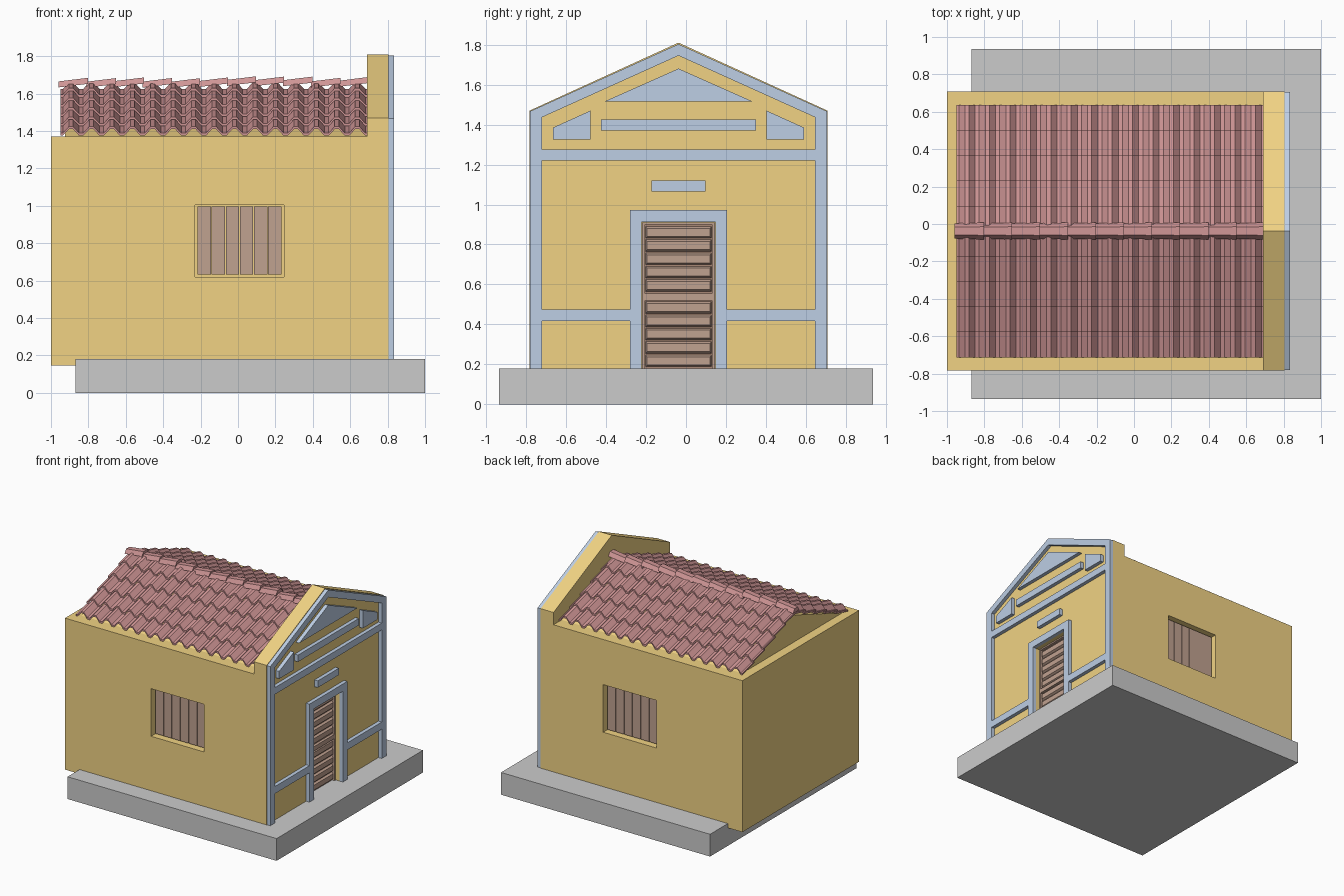
import bpy, bmesh, random

if "Cube" in bpy.data.objects:
    bpy.data.objects.remove(bpy.data.objects["Cube"])
random.seed(4)


def material(name, rgb):
    m = bpy.data.materials.new(name)
    m.diffuse_color = (*rgb, 1)
    m.use_nodes = True
    m.node_tree.nodes["Principled BSDF"].inputs["Base Color"].default_value = m.diffuse_color
    return m


OCHRE = material("ochre_plaster", (0.88, 0.65, 0.23))
BLUE = material("blue_trim", (0.51, 0.62, 0.78))
WOOD = material("brown_wood", (0.53, 0.36, 0.28))
DARK = material("dark_wood", (0.40, 0.25, 0.18))
CLAY = material("clay_tile", (0.62, 0.30, 0.30))


def loft(bm, a, b):
    """Closed solid between two matching loops."""
    va, vb = [bm.verts.new(p) for p in a], [bm.verts.new(p) for p in b]
    bm.faces.new(va)
    bm.faces.new(vb[::-1])
    for i in range(len(a)):
        j = (i + 1) % len(a)
        bm.faces.new((va[i], vb[i], vb[j], va[j]))


def finish(bm, name, mat=None):
    bmesh.ops.recalc_face_normals(bm, faces=bm.faces)
    me = bpy.data.meshes.new(name)
    bm.to_mesh(me)
    bm.free()
    ob = bpy.data.objects.new(name, me)
    bpy.context.collection.objects.link(ob)
    if mat:
        me.materials.append(mat)
    return ob


def prism(name, pts, x0, x1, mat=None):
    """Extrude a (y, z) outline along x."""
    bm = bmesh.new()
    loft(bm, [(x0, y, z) for y, z in pts], [(x1, y, z) for y, z in pts])
    return finish(bm, name, mat)


def rect(y0, y1, z0, z1):
    return [(y0, z0), (y1, z0), (y1, z1), (y0, z1)]


def box(name, x, y, z, mat=None):
    return prism(name, rect(*y, *z), *x, mat)


def cut(target, name, x, y, z):
    c = box(name, x, y, z, OCHRE)
    c.hide_render = True
    c.hide_viewport = True
    m = target.modifiers.new(name, "BOOLEAN")
    m.operation, m.object, m.solver = "DIFFERENCE", c, "EXACT"


C = -0.0375                       # house centre line in y
YF, YB = C - 0.745, C + 0.745     # front and back wall faces

# Base slab and wall body with window and door recesses
box("base_slab", (-0.87, 1.0), (-0.935, 0.935), (0, 0.18))
walls = box("walls", (-1, 0.805), (YF, YB), (0.145, 1.37), OCHRE)
cut(walls, "front_window_cutter", (-0.23, 0.245), (YF - 0.1, YF + 0.06), (0.62, 1.005))
cut(walls, "back_window_cutter", (-0.23, 0.245), (YB - 0.06, YB + 0.1), (0.62, 1.005))
cut(walls, "door_cutter", (0.74, 0.9), (-0.222, 0.147), (0.16, 0.913))

# Gable parapet and the fill beneath the roof
prism("gable_parapet", [(YF, 1.37), (YB, 1.37), (YB, 1.47), (C, 1.81), (YF, 1.47)],
      0.69, 0.805, OCHRE)
prism("roof_gable_fill", [(C - 0.655, 1.365), (C + 0.655, 1.365), (C, 1.595)],
      -0.925, 0.69, OCHRE)

# Window shutters, six planks each
for side, yf, s in (("front", YF, 1), ("back", YB, -1)):
    ys = sorted((yf + s * 0.035, yf + s * 0.058))
    for i in range(6):
        x = -0.216 + i * 0.0755
        box(f"{side}_shutter_plank_{i}", (x, x + 0.071), ys, (0.633, 0.995), WOOD)

# Blue trim on the gable facade
T0, T1 = 0.804, 0.835
h = 0.742


def trim(name, pts):
    return prism(name, pts, T0, T1, BLUE)


trim("facade_outline", [(C - h, 0.18), (C - h, 1.467), (C, 1.803), (C + h, 1.467), (C + h, 0.18),
                        (C + h - 0.06, 0.18), (C + h - 0.06, 1.437), (C, 1.745),
                        (C - h + 0.06, 1.437), (C - h + 0.06, 0.18)])
trim("upper_band", rect(C - h + 0.06, C + h - 0.06, 1.22, 1.275))
trim("door_surround", [(C - 0.242, 0.18), (C - 0.242, 0.972), (C + 0.242, 0.972), (C + 0.242, 0.18),
                       (C + 0.184, 0.18), (C + 0.184, 0.913), (C - 0.184, 0.913), (C - 0.184, 0.18)])
trim("plaque", rect(C - 0.135, C + 0.135, 1.065, 1.12))
trim("gable_bar", rect(C - 0.388, C + 0.388, 1.37, 1.425))
trim("gable_triangle", [(C - 0.372, 1.515), (C + 0.372, 1.515), (C, 1.68)])
for side, s in (("left", -1), ("right", 1)):
    trim(f"{side}_lower_band", rect(*sorted((C + s * 0.242, C + s * 0.682)), 0.417, 0.475))
    trim(f"{side}_corner_panel", [(C + s * a, z) for a, z in
                                  ((0.44, 1.325), (0.628, 1.325), (0.628, 1.385), (0.44, 1.47))])

# Door: backing, frame rails and bevelled slats in two leaves
box("door_backing", (0.738, 0.75), (-0.22, 0.145), (0.18, 0.911), DARK)
for side, y in (("left", -0.22), ("right", 0.131)):
    box(f"{side}_door_stile", (0.75, 0.772), (y, y + 0.014), (0.18, 0.911), WOOD)
for n, z0, z1 in (("top", 0.9, 0.911), ("middle", 0.52, 0.555)):
    box(f"door_{n}_rail", (0.75, 0.772), (-0.206, 0.131), (z0, z1), WOOD)
for leaf, zb in (("lower", 0.188), ("upper", 0.565)):
    bm = bmesh.new()
    for i in range(5):
        z = zb + i * 0.0665
        loft(bm, [(0.749, *p) for p in rect(-0.204, 0.129, z, z + 0.06)],
             [(0.766, *p) for p in rect(-0.194, 0.119, z + 0.01, z + 0.05)])
    finish(bm, f"door_{leaf}_slats", WOOD)

# Roof tiles: overlapping ridged tiles, five rows by fifteen columns per slope
X0, X1, COLS, ROWS, RUN = -0.95, 0.69, 15, 5, 0.675
PITCH = (X1 - X0) / COLS
WAVE = [(0, 0), (0.12, 0), (0.42, 0.035), (0.62, 0.035), (0.92, 0), (1, 0)]
for side, s in (("front", -1), ("back", 1)):
    bm = bmesh.new()
    for r in range(ROWS):
        low = RUN * (r + 1) / ROWS
        for c in range(COLS):
            ends = []
            for d, lift in ((low, 0.02), (max(0, low - 0.155), 0)):
                z = 1.625 - 0.38 * d + lift
                x = X0 + c * PITCH
                top = [(x + u * PITCH, C + s * d, z + w) for u, w in WAVE]
                ends.append(top + [(px, py, pz - 0.014) for px, py, pz in top[::-1]])
            loft(bm, *ends)
    finish(bm, f"{side}_roof_tiles", CLAY)

# Ridge caps, each tipped up over the next
bm = bmesh.new()
CAP = [(-0.043, 0), (-0.022, 0.032), (0.022, 0.032), (0.043, 0)]
for i in range(11):
    x, dz = -0.96 + i * 0.15, random.uniform(-0.007, 0.005)
    section = lambda px, z: [(px, C + y * (1.05 if z > 1.65 else 0.95), z + dz + w) for y, w in CAP]
    loft(bm, section(x, 1.637), section(min(x + 0.157, 0.69), 1.656))
finish(bm, "ridge_caps", CLAY)
